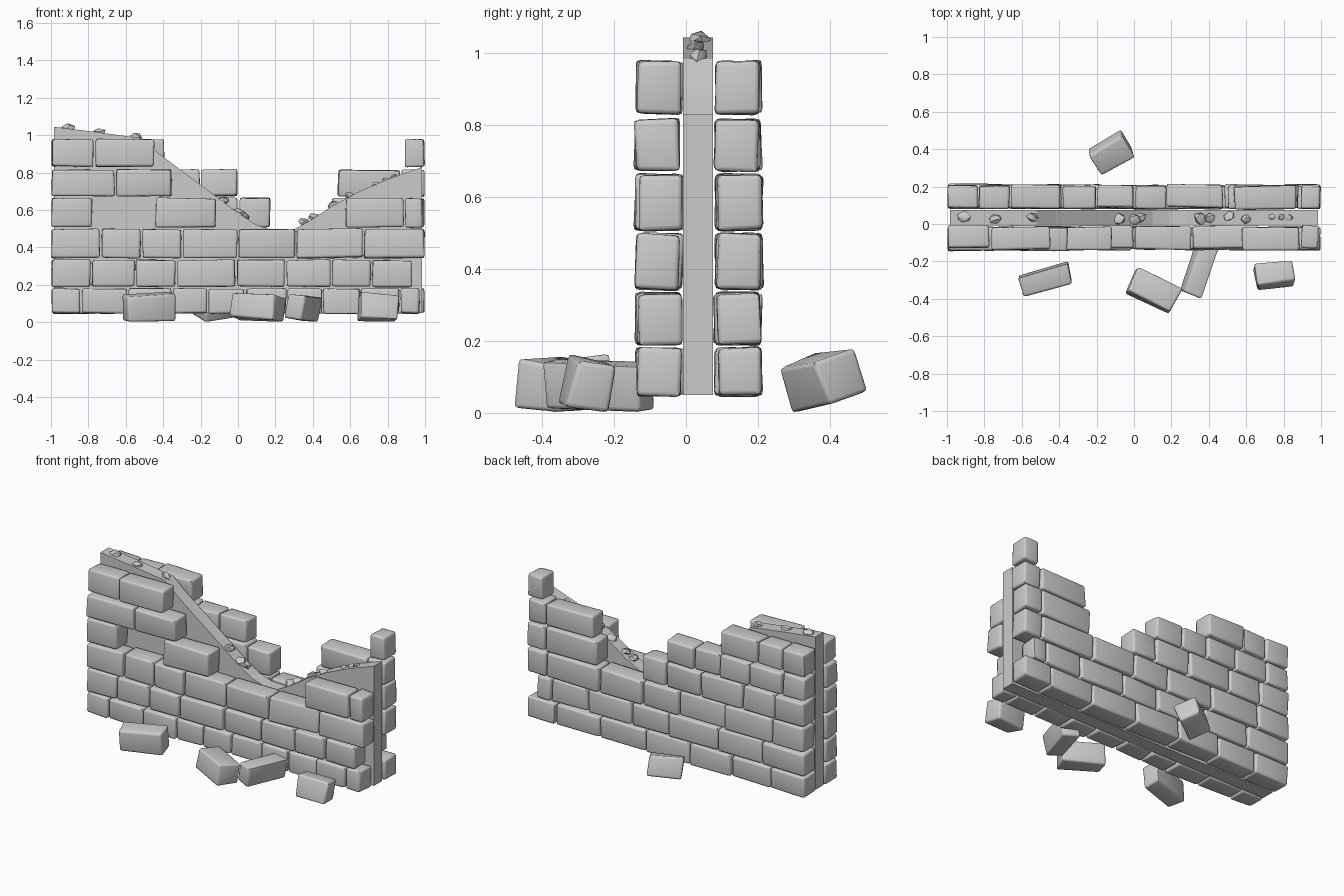
import bpy, bmesh, random
from math import radians
from mathutils import Matrix, Vector, Euler, noise

if "Cube" in bpy.data.objects:
    bpy.data.objects.remove(bpy.data.objects["Cube"])

random.seed(7)


def finish(bm, name, angle=None):
    bmesh.ops.recalc_face_normals(bm, faces=bm.faces)
    me = bpy.data.meshes.new(name)
    bm.to_mesh(me)
    bm.free()
    ob = bpy.data.objects.new(name, me)
    bpy.context.collection.objects.link(ob)
    if angle:
        for o in bpy.context.selected_objects:
            o.select_set(False)
        ob.select_set(True)
        bpy.context.view_layer.objects.active = ob
        bpy.ops.object.shade_smooth_by_angle(angle=radians(angle))
    return ob


def add_stone(bm, centre, size, rot=(0, 0, 0), jitter=0.006):
    """Irregular block with worn edges."""
    part = bmesh.new()
    bmesh.ops.create_cube(part, size=1)
    for v in part.verts:
        v.co = Vector([c * s + random.uniform(-jitter, jitter * 0.3) * (1 if c > 0 else -1)
                       for c, s in zip(v.co, size)])
    bmesh.ops.bevel(part, geom=part.edges[:], offset=0.013, segments=2,
                    profile=0.6, affect='EDGES', clamp_overlap=True)
    part.transform(Matrix.Translation(centre) @ Euler([radians(a) for a in rot]).to_matrix().to_4x4())
    me = bpy.data.meshes.new("tmp")
    part.to_mesh(me)
    part.free()
    bm.from_mesh(me)
    bpy.data.meshes.remove(me)


# Courses: heights, then runs of joint positions (separate runs leave gaps)
levels = [(.045, .182), (.188, .335), (.342, .50), (.506, .665), (.672, .818), (.83, .98)]
front = [
    [[-1, -.84, -.59, -.35, -.16, .04, .26, .45, .655, .865, .975]],
    [[-1, -.785, -.55, -.33, -.01, .255, .50, .715, .935]],
    [[-1, -.735, -.515, -.30, 0, .31, .67, 1]],
    [[-1, -.775], [-.445, -.115], [.57, .89, .99]],
    [[-1, -.655, -.35]],
    [[-1, -.768, -.445], ],
]
back = [
    [[-1, -.75, -.47, -.17, .15, .48, .80, 1]],
    [[-1, -.69, -.37, -.01, .25, .57, .83, .93]],
    [[-1, -.765, -.42, -.09, .17, .48, .865, 1]],
    [[-1, -.78, -.55, -.25, 0, .175], [.50, .87, 1]],
    [[-1, -.835, -.60, -.385, -.20, 0], [.53, .87, 1]],
    [[-1, -.83, -.66, -.39], [.89, 1]],
]
front[5] = [[-1, -.768, -.445]]

for side, y, courses in (("front", -.074, front), ("back", .146, back)):
    for i, (runs, (z0, z1)) in enumerate(zip(courses, levels)):
        bm = bmesh.new()
        for run in runs:
            for a, b in zip(run, run[1:]):
                add_stone(bm, ((a + b) / 2, y + random.uniform(-.006, .006), (z0 + z1) / 2),
                          (b - a - .006, .126, z1 - z0),
                          (random.uniform(-2.5, 2.5), random.uniform(-.7, .7), random.uniform(-1, 1)))
        finish(bm, f"{side}_course_{i + 1}", 60)

# Rubble core: broken-topped slab between the two faces
crest = [(-.985, 1.045), (-.78, 1.02), (-.52, .985), (-.42, .90), (-.2, .735), (0, .585),
         (.1, .52), (.19, .49), (.28, .487), (.38, .54), (.5, .62), (.65, .70), (.8, .765), (.985, .83)]
bm = bmesh.new()
outline = [(-.985, .05)] + crest + [(.985, .05)]
face = bm.faces.new([bm.verts.new((x, -.009, z)) for x, z in outline])
ext = bmesh.ops.extrude_face_region(bm, geom=[face])
bmesh.ops.translate(bm, vec=(0, .084, 0),
                    verts=[g for g in ext["geom"] if isinstance(g, bmesh.types.BMVert)])
finish(bm, "rubble_core")


def crest_z(x):
    for (x0, z0), (x1, z1) in zip(crest, crest[1:]):
        if x0 <= x <= x1:
            return z0 + (z1 - z0) * (x - x0) / (x1 - x0)
    return 1


# Loose rubble bedded along the broken top
bm = bmesh.new()
for x in (-.91, -.745, -.54, -.085, .0, .03, .36, .41, .51, .6, .74, .79, .83):
    s = random.uniform(.026, .042) if x < .7 else .022
    y = random.uniform(.022, .048)
    rot = Euler([random.uniform(-.6, .6) for _ in range(3)]).to_matrix().to_4x4()
    m = Matrix.Translation((x, y, crest_z(x))) @ rot @ Matrix.Diagonal((s * 1.1, s * .85, s * .7, 1))
    rock = bmesh.ops.create_icosphere(bm, subdivisions=1, radius=1)
    for v in rock["verts"]:
        v.co = m @ (v.co * random.uniform(.8, 1.1))
finish(bm, "core_rubble", 40)

# Fallen stones lying at the foot of the wall: centre, size, rotation
fallen = [
    ((-.12, .385, .09), (.21, .145, .14), (18, -6, 31)),
    ((-.475, -.295, .09), (.285, .125, .145), (6, -2, 16)),
    ((.105, -.355, .093), (.27, .15, .14), (-8, 3, -27)),
    ((.35, -.245, .093), (.29, .115, .145), (10, 2, 71)),
    ((.75, -.27, .092), (.215, .13, .145), (-10, 3, 7)),
]
for i, (c, s, r) in enumerate(fallen):
    bm = bmesh.new()
    add_stone(bm, (0, 0, 0), s, r, .012)
    low = min(v.co.z for v in bm.verts)
    bmesh.ops.translate(bm, vec=(c[0], c[1], .003 - low), verts=bm.verts)
    finish(bm, f"fallen_stone_{i + 1}", 60)
